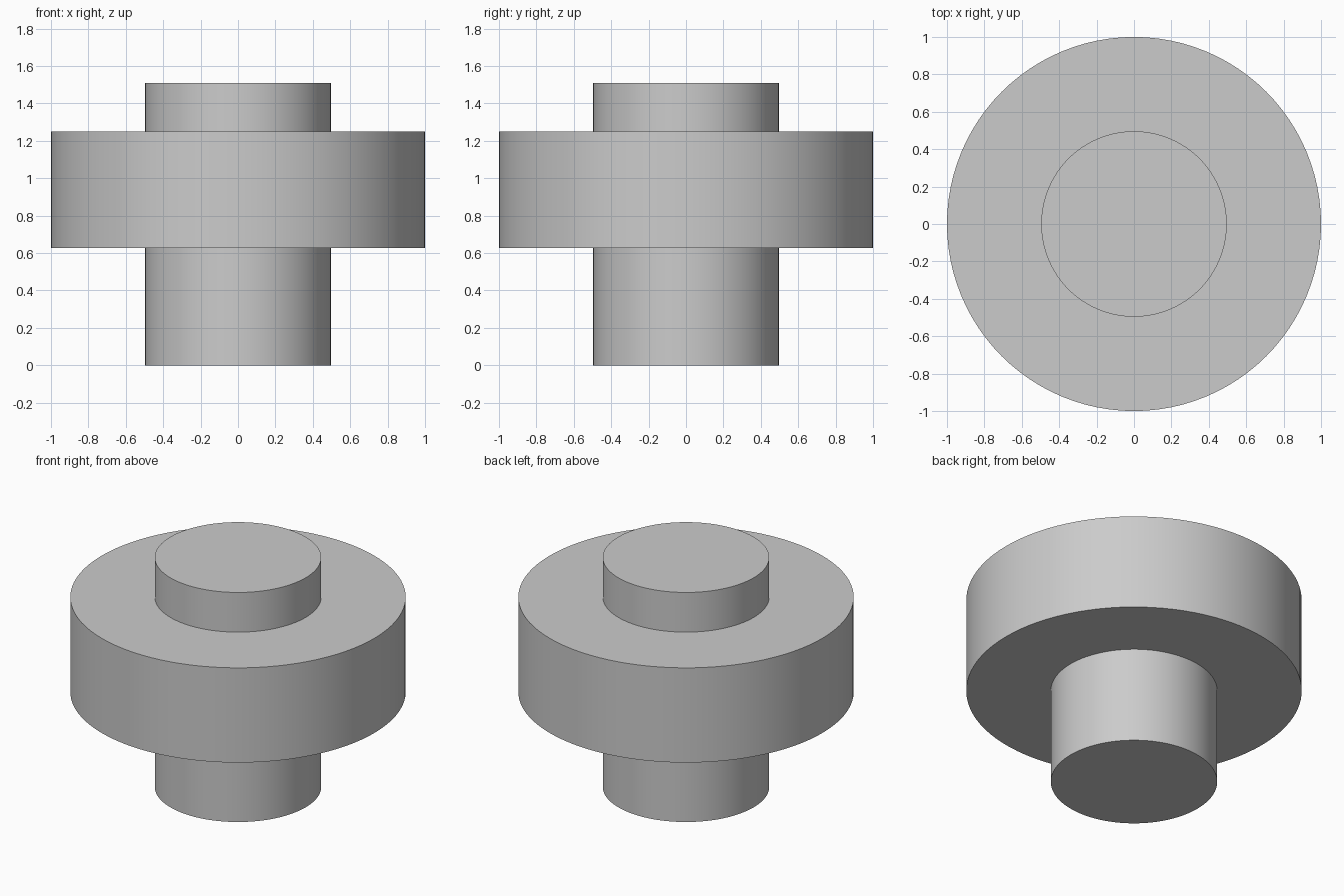
import bpy, bmesh, math
from mathutils import Matrix

if "Cube" in bpy.data.objects:
    bpy.data.objects.remove(bpy.data.objects["Cube"])

SIDES = 96

grey = bpy.data.materials.new("light_grey")
grey.diffuse_color = (0.6, 0.6, 0.6, 1)
grey.use_nodes = True
grey.node_tree.nodes["Principled BSDF"].inputs["Base Color"].default_value = grey.diffuse_color

# Half profile of the turned part: (radius, height) from bottom to top
profile = [(0, 0), (0.496, 0), (0.496, 0.626), (1, 0.626),
           (1, 1.249), (0.496, 1.249), (0.496, 1.51), (0, 1.51)]

# Flanged shaft: revolve the profile around z
bm = bmesh.new()
verts = [bm.verts.new((r, 0, z)) for r, z in profile]
edges = [bm.edges.new(pair) for pair in zip(verts, verts[1:])]
bmesh.ops.spin(bm, geom=verts + edges, cent=(0, 0, 0), axis=(0, 0, 1),
               angle=math.tau, steps=SIDES, use_merge=False)
bmesh.ops.remove_doubles(bm, verts=bm.verts, dist=0.0005)
bmesh.ops.recalc_face_normals(bm, faces=bm.faces)
mesh = bpy.data.meshes.new("flanged_shaft")
bm.to_mesh(mesh)
bm.free()
mesh.materials.append(grey)

shaft = bpy.data.objects.new("flanged_shaft", mesh)
bpy.context.collection.objects.link(shaft)
bpy.context.view_layer.objects.active = shaft
shaft.select_set(True)
bpy.ops.object.shade_smooth_by_angle(angle=math.radians(30))
